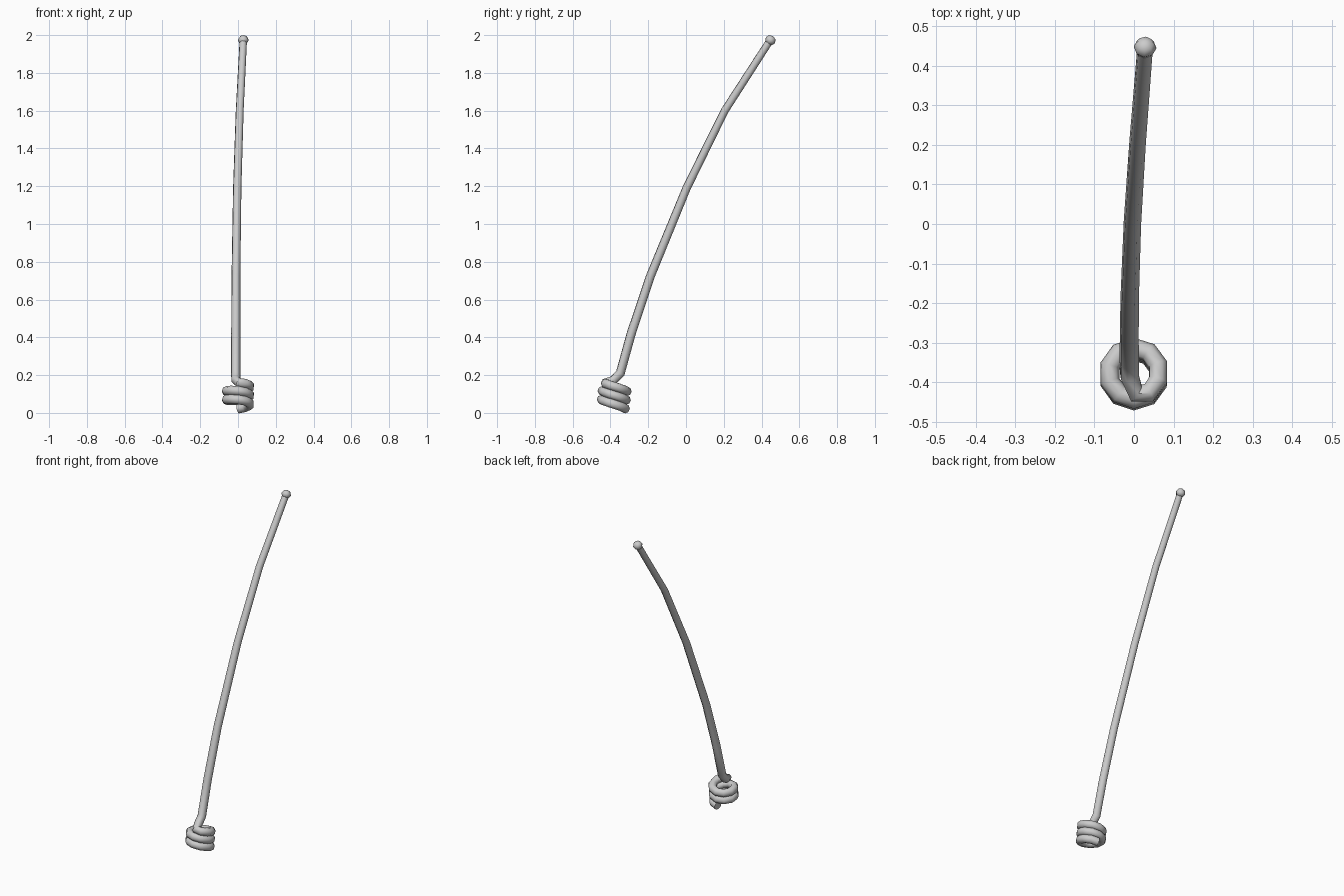
import bpy, math
from mathutils import Vector

if "Cube" in bpy.data.objects:
    bpy.data.objects.remove(bpy.data.objects["Cube"])


def tube(name, pts, radius):
    # pts: (x, y, z, relative radius); eight-sided swept tube
    cu = bpy.data.curves.new(name, 'CURVE')
    cu.dimensions = '3D'
    cu.bevel_depth = radius
    cu.bevel_resolution = 2
    cu.use_fill_caps = True
    sp = cu.splines.new('POLY')
    sp.points.add(len(pts) - 1)
    for p, (x, y, z, r) in zip(sp.points, pts):
        p.co = (x, y, z, 1)
        p.radius = r
    sp.use_smooth = True
    ob = bpy.data.objects.new(name, cu)
    bpy.context.collection.objects.link(ob)
    bpy.context.view_layer.objects.active = ob
    ob.select_set(True)
    bpy.ops.object.convert(target='MESH')
    bpy.ops.object.shade_smooth_by_angle(angle=math.radians(50))
    bpy.ops.object.select_all(action='DESELECT')
    return ob


# Spring coil: clockwise rising helix, leaning back, two and a half turns
path = []
STEPS = 10
for i in range(int(2.4 * STEPS) + 1):
    t = i / STEPS
    a = math.pi / 2 - 2 * math.pi * t
    path.append((0.064 * math.cos(a),
                 -0.385 + 0.004 * t + 0.064 * math.sin(a),
                 0.035 + 0.046 * t - 0.013 * math.sin(a), 1.0))

# Whip rod continues from the coil and bends backwards
path += [(0.006, -0.428, 0.158, 1.0),
         (-0.011, -0.385, 0.173, 1.0),
         (-0.012, -0.348, 0.21, 1.0),
         (-0.012, -0.29, 0.42, 0.98),
         (-0.011, -0.19, 0.72, 0.95),
         (-0.004, 0.003, 1.19, 0.9),
         (0.009, 0.205, 1.6, 0.85),
         (0.028, 0.445, 1.972, 0.8)]
tube("spring_and_rod", path, 0.025)

# Rounded tip
bpy.ops.mesh.primitive_uv_sphere_add(segments=8, ring_count=4, radius=1,
                                     location=(0.028, 0.447, 1.973))
tip = bpy.context.object
tip.name = "tip_knob"
tip.scale = (0.029, 0.029, 0.026)
tip.rotation_euler = Vector((0.019, 0.24, 0.37)).to_track_quat('Z', 'Y').to_euler()
bpy.ops.object.shade_smooth_by_angle(angle=math.radians(50))
